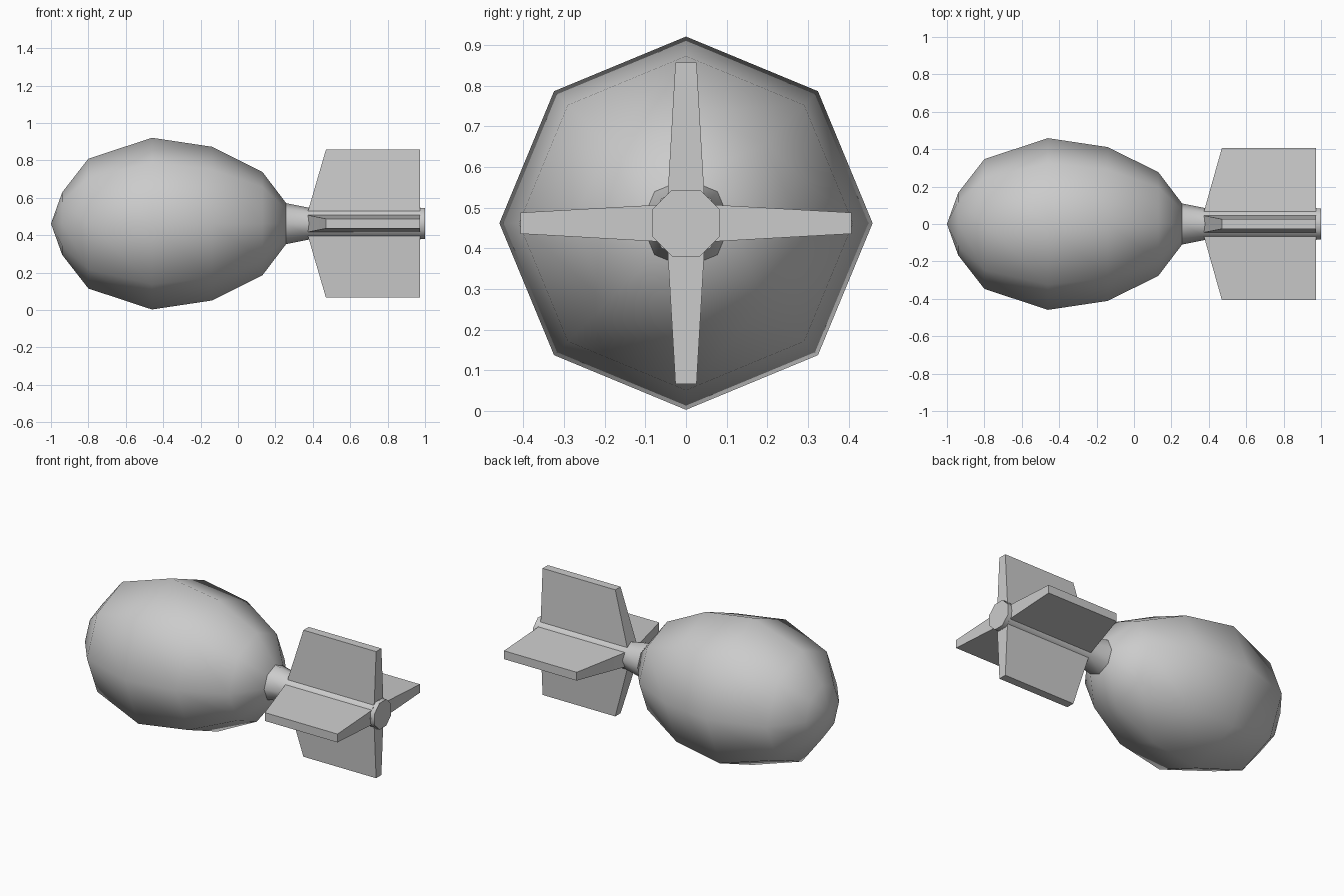
import bpy
import bmesh
from math import pi, cos, sin, radians
from mathutils import Matrix

if "Cube" in bpy.data.objects:
    bpy.data.objects.remove(bpy.data.objects["Cube"])

ZC = 0.462   # height of the long axis
SIDES = 8


def make_object(name, bm, angle):
    bmesh.ops.recalc_face_normals(bm, faces=bm.faces[:])
    mesh = bpy.data.meshes.new(name)
    bm.to_mesh(mesh)
    bm.free()
    ob = bpy.data.objects.new(name, mesh)
    ob.location.z = ZC
    bpy.context.collection.objects.link(ob)
    bpy.ops.object.select_all(action='DESELECT')
    ob.select_set(True)
    bpy.context.view_layer.objects.active = ob
    bpy.ops.object.shade_smooth_by_angle(angle=radians(angle))
    return ob


def lathe(name, profile, turn=0.0, angle=50):
    """Eight-sided body of revolution around x from (x, radius) points."""
    bm = bmesh.new()
    rings = []
    for x, r in profile:
        if r == 0:
            rings.append([bm.verts.new((x, 0, 0))] * SIDES)
        else:
            angles = [2 * pi * i / SIDES + turn for i in range(SIDES)]
            rings.append([bm.verts.new((x, r * cos(a), r * sin(a))) for a in angles])
    for a, b in zip(rings, rings[1:]):
        for i in range(SIDES):
            j = (i + 1) % SIDES
            bm.faces.new(dict.fromkeys((a[i], a[j], b[j], b[i])))
    for ring in (rings[0], rings[-1]):
        if ring[0] != ring[1]:
            bm.faces.new(ring)
    return make_object(name, bm, angle)


def fin(name, turn, tip):
    """Tapered plate with a raked leading edge, turned around x."""
    bm = bmesh.new()
    outline = [(0.36, 0.02, 0.048), (0.375, 0.07, 0.045), (0.47, tip, 0.026),
               (0.972, tip, 0.026), (0.972, 0.02, 0.048)]
    sides = [[bm.verts.new((x, s * t, r)) for x, r, t in outline] for s in (-1, 1)]
    for side in sides:
        bm.faces.new(side)
    n = len(outline)
    for i in range(n):
        j = (i + 1) % n
        bm.faces.new((sides[0][i], sides[0][j], sides[1][j], sides[1][i]))
    bm.transform(Matrix.Rotation(turn, 4, 'X'))
    return make_object(name, bm, 30)


# Bulbous body
lathe("body", [(-1.0, 0), (-0.94, 0.167), (-0.80, 0.347), (-0.46, 0.459),
               (-0.14, 0.411), (0.13, 0.277), (0.257, 0.11)])

# Neck and tail shaft
lathe("tail_shaft", [(0.25, 0.111), (0.375, 0.086), (0.975, 0.086)])

# End cap, turned so a flat faces up
lathe("tail_cap", [(0.972, 0.089), (1.0, 0.089)], turn=pi / 8)

# Four fins
for k, label in enumerate(("top", "front", "bottom", "back")):
    fin(f"{label}_fin", k * pi / 2, 0.407 if k % 2 else 0.395)
